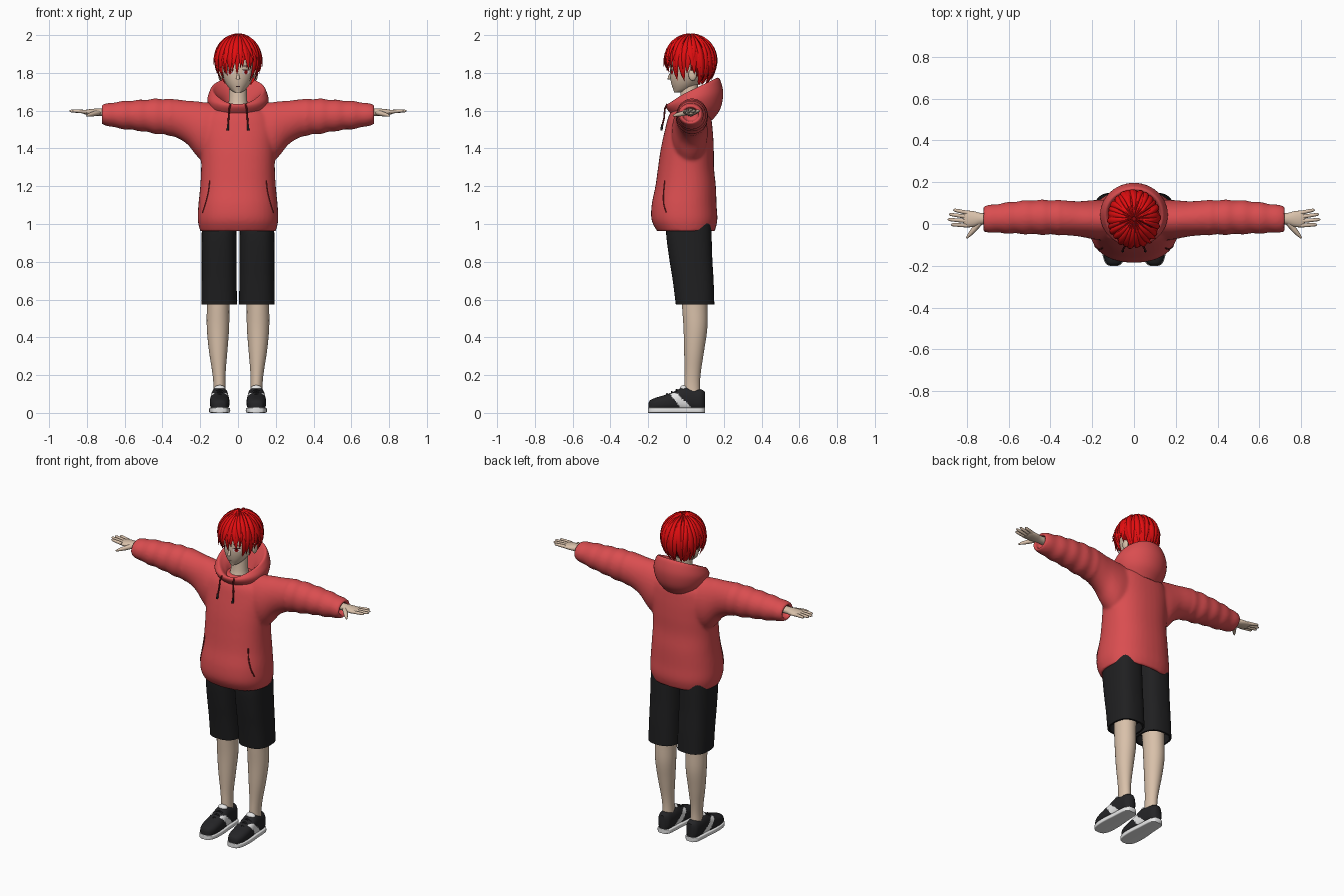
import bpy, bmesh, math, random
from mathutils import Vector as V
from mathutils.bvhtree import BVHTree

random.seed(7)
if "Cube" in bpy.data.objects:
    bpy.data.objects.remove(bpy.data.objects["Cube"])


def material(name, r, g, b):
    m = bpy.data.materials.new(name)
    m.use_nodes = True
    m.diffuse_color = (r, g, b, 1)
    node = m.node_tree.nodes["Principled BSDF"]
    node.inputs["Base Color"].default_value = (r, g, b, 1)
    node.inputs["Roughness"].default_value = 0.8
    return m


RED = material("hoodie_red", 0.70, 0.075, 0.08)
MAROON = material("seam_maroon", 0.16, 0.012, 0.014)
HAIR = material("hair_red", 0.76, 0.004, 0.005)
HAIR_DARK = material("hair_shadow_red", 0.28, 0.002, 0.003)
SKIN = material("skin", 0.69, 0.53, 0.40)
BLACK = material("shorts_black", 0.014, 0.014, 0.015)
SHOE = material("shoe_black", 0.018, 0.018, 0.02)
WHITE = material("white", 0.8, 0.8, 0.8)
LASH = material("lash_brown", 0.05, 0.02, 0.02)


def resample(keys, n):
    """Smooth Catmull-Rom interpolation of key tuples."""
    out, last = [], len(keys) - 1
    for j in range(n):
        s = j / (n - 1) * last
        i = min(int(s), last - 1)
        t = s - i
        a, b, c, d = (keys[max(0, min(last, i + k))] for k in (-1, 0, 1, 2))
        out.append([q + t / 2 * (r - p + t * (2 * p - 5 * q + 4 * r - w + t * (3 * q - p - 3 * r + w)))
                    for p, q, r, w in zip(a, b, c, d)])
    return out


def ring(c, u, v, n=32, p=2.0):
    """Superellipse around c, spanned by u and v."""
    pts = []
    for k in range(n):
        a = 2 * math.pi * k / n
        co, si = math.cos(a), math.sin(a)
        pts.append(V(c) + V(u) * math.copysign(abs(co) ** (2 / p), co)
                   + V(v) * math.copysign(abs(si) ** (2 / p), si))
    return pts


def loft(bm, rings):
    rows = [[bm.verts.new(p) for p in r] for r in rings]
    n = len(rows[0])
    for a, b in zip(rows, rows[1:]):
        for k in range(n):
            bm.faces.new((a[k], a[(k + 1) % n], b[(k + 1) % n], b[k]))
    bm.faces.new(rows[0][::-1])
    bm.faces.new(rows[-1])


def tube(bm, pts, radii, n=10):
    pts, rings = [V(p) for p in pts], []
    for i, p in enumerate(pts):
        d = pts[min(i + 1, len(pts) - 1)] - pts[max(i - 1, 0)]
        u = d.orthogonal().normalized()
        rings.append(ring(p, u * radii[i], d.normalized().cross(u) * radii[i], n))
    loft(bm, rings)


def ball(bm, c, size, seg=20):
    r = bmesh.ops.create_uvsphere(bm, u_segments=seg, v_segments=seg // 2, radius=1)
    for v in r["verts"]:
        v.co = V(c) + V(a * b for a, b in zip(v.co, size))


def finish(name, bm, mats, mirror=False, rule=None, normals=True):
    if normals:
        bmesh.ops.recalc_face_normals(bm, faces=bm.faces)
    if rule:
        for f in bm.faces:
            f.material_index = rule(f.calc_center_median())
    me = bpy.data.meshes.new(name)
    bm.to_mesh(me)
    bm.free()
    for m in mats:
        me.materials.append(m)
    me.shade_smooth()
    me.set_sharp_from_angle(angle=math.radians(50))
    ob = bpy.data.objects.new(name, me)
    bpy.context.collection.objects.link(ob)
    if mirror:
        ob.modifiers.new("mirror", "MIRROR")
    return ob


def flat(z, rx, ry, cy, cx=0, p=2.0, n=40):
    return ring((cx, cy, z), (rx, 0, 0), (0, ry, 0), n, p)


# hoodie: torso and sleeves blended into one skin, open at hem and cuffs
bm = bmesh.new()
body = resample([(0.96, .2, .152, .0), (1.02, .213, .174, -.008), (1.1, .21, .172, -.01),
                 (1.2, .2, .16, -.002), (1.3, .195, .148, .0), (1.4, .197, .14, .007),
                 (1.5, .2, .126, .015), (1.58, .175, .108, .02), (1.625, .1, .07, .02)], 40)
lip = [(1.04, .175, .125, .0), (0.965, .18, .132, .0)]
loft(bm, [flat(*k, p=2.3) for k in lip + body])
sleeve = resample([(.1, .02, .095, 1.475, .165), (.18, .02, .095, 1.487, .158), (.22, .022, .09, 1.506, .144),
                   (.27, .025, .084, 1.538, .115), (.34, .03, .083, 1.562, .099), (.43, .032, .083, 1.57, .093),
                   (.53, .032, .08, 1.575, .081), (.63, .028, .072, 1.577, .071), (.72, .024, .062, 1.58, .053)], 50)
for s in (1, -1):
    rings = []
    for i, (x, cy, ry, cz, rz) in enumerate(sleeve):
        fold = 1 + .035 * math.sin(x * 75) * (x > .36)
        rings.append(ring((s * x, cy, cz), (0, ry * fold, 0), (0, 0, rz * fold)))
    for x in (.722, .68):
        rings.append(ring((s * x, .024, 1.58), (0, .043, 0), (0, 0, .036)))
    loft(bm, rings)
hoodie = finish("hoodie", bm, [RED])
mod = hoodie.modifiers.new("blend", "REMESH")
mod.mode, mod.voxel_size, mod.use_smooth_shade = "VOXEL", .009, True
mod = hoodie.modifiers.new("soften", "SMOOTH")
mod.factor, mod.iterations = .5, 6

# hood lying back around the neck, dipping to a V in front
bm = bmesh.new()
rings = []
for z, rx, ry, cy, tilt, dip in resample([
        (1.56, .12, .105, .035, -.01, 0), (1.61, .15, .142, .04, .0, 0), (1.66, .162, .152, .045, .03, 0),
        (1.7, .15, .14, .044, .055, .01), (1.715, .137, .126, .042, .06, .025), (1.7, .118, .108, .042, .055, .03),
        (1.66, .085, .085, .035, .04, .03), (1.6, .06, .06, .025, .02, 0)], 29):
    pts = flat(z, rx, ry, cy, n=48)
    for p in pts:
        s = (p.y - cy) / ry
        p.z += tilt * s - dip * max(0, -s) ** 4
    rings.append(pts)
loft(bm, rings)
finish("hood", bm, [RED])

# drawstrings with dark tips
bm, tips = bmesh.new(), bmesh.new()
tube(bm, [(.04, -.1, 1.635), (.046, -.112, 1.61), (.05, -.116, 1.56), (.053, -.126, 1.52)], [.0045] * 4)
tube(tips, [(.053, -.126, 1.525), (.054, -.13, 1.495)], [.006] * 2)
finish("drawstrings", bm, [MAROON], True)
finish("drawstring_tips", tips, [SHOE], True)

# pocket openings laid on the hoodie surface
bpy.context.view_layer.update()
tree = BVHTree.FromObject(hoodie, bpy.context.evaluated_depsgraph_get())
bm = bmesh.new()
path = resample([(.15, 1.23), (.157, 1.17), (.172, 1.11), (.188, 1.06)], 14)
hits = [tree.ray_cast(V((x, -1, z)), V((0, 1, 0)))[0] for x, z in path]
tube(bm, [h for h in hits if h], [.0035] * len(hits), 6)
finish("pocket_openings", bm, [MAROON], True)

# shorts, one leg mirrored, open at the bottom
bm = bmesh.new()
legs = resample([(1.05, .09, .115, .015), (.95, .092, .12, .015), (.82, .093, .114, .025),
                 (.7, .093, .108, .038), (.575, .094, .102, .048)], 16)
lip = [(.575, .084, .09, .048), (.63, .08, .085, .045)]
loft(bm, [flat(z, rx, ry, cy, cx=.1, p=2.6) for z, rx, ry, cy in legs + lip])
finish("shorts", bm, [BLACK], True)

# bare legs
bm = bmesh.new()
loft(bm, [flat(z, rx, ry, cy, cx) for z, rx, ry, cy, cx in resample([
    (.68, .066, .07, .045, .1), (.57, .06, .067, .046, .105), (.45, .059, .063, .05, .106),
    (.33, .049, .053, .043, .105), (.22, .036, .043, .036, .101), (.15, .032, .041, .033, .098),
    (.08, .034, .042, .035, .097)], 26)])
finish("legs", bm, [SKIN], True)

# shoes: upper with a slanted side stripe, and a flat sole
last = resample([(-.198, .016, .05), (-.188, .034, .066), (-.155, .048, .08), (-.105, .052, .095),
                 (-.055, .05, .115), (-.01, .046, .135), (.04, .043, .128), (.08, .038, .122), (.1, .02, .11)], 64)


def stripe(c):
    side = abs(c.x - .097) > .025
    return int(side and c.z < .105 and abs(c.y + .065 - (.1 - c.z) * .9) < .02 + .15 * (.1 - c.z))


bm, sole = bmesh.new(), bmesh.new()
loft(bm, [ring((.097, y, h / 2 + .006), (w, 0, 0), (0, 0, h / 2 - .004), 56, 2.5) for y, w, h in last])
loft(sole, [ring((.097, y * 1.01, .014), (w + .004, 0, 0), (0, 0, .014), 32, 7) for y, w, h in last])
finish("shoe_uppers", bm, [SHOE, WHITE], True, stripe)
finish("shoe_soles", sole, [WHITE], True)
bm, laces = bmesh.new(), bmesh.new()
ball(bm, (.097, -.012, .13), (.03, .02, .017))
for y, z in ((-.1, .1), (-.075, .112), (-.05, .123)):
    tube(laces, [(.07, y, z - .012), (.097, y, z), (.124, y, z - .012)], [.005] * 3, 6)
finish("shoe_tongues", bm, [WHITE], True)
finish("laces", laces, [SHOE], True)

# hands with four fingers and a thumb
bm = bmesh.new()
loft(bm, [ring((x, cy, 1.592), (0, ry, 0), (0, 0, rz), 20) for x, cy, ry, rz in resample([
    (.68, .025, .027, .022), (.73, .025, .027, .02), (.765, .024, .037, .018),
    (.8, .024, .04, .014), (.817, .025, .035, .009)], 14)])
for y, tip_x, tip_y in ((.054, .865, .068), (.034, .886, .047), (.014, .892, .022), (-.007, .877, -.003)):
    a, b = V((.8, y, 1.594)), V((tip_x, tip_y, 1.599))
    tube(bm, [a, a.lerp(b, .5), a.lerp(b, .9), b], [.01, .009, .0075, .003])
tube(bm, [(.74, .005, 1.59), (.765, -.025, 1.583), (.785, -.048, 1.578), (.802, -.068, 1.572)],
     [.015, .013, .01, .004])
finish("hands", bm, [SKIN], True)

# head, nose, ears and neck
bm = bmesh.new()
loft(bm, [flat(*k) for k in resample([
    (1.695, .014, .016, -.047), (1.708, .036, .042, -.024), (1.74, .062, .071, -.006), (1.78, .081, .092, .008),
    (1.83, .091, .1, .016), (1.89, .092, .1, .022), (1.95, .065, .075, .026), (1.97, .02, .03, .028)], 30)])
head = finish("head", bm, [SKIN])
bm = bmesh.new()
tube(bm, [(0, -.075, 1.805), (0, -.086, 1.785), (0, -.09, 1.77), (0, -.075, 1.762)], [.004, .007, .01, .005])
finish("nose", bm, [SKIN])
bm = bmesh.new()
ball(bm, (.093, .035, 1.79), (.012, .022, .032))
finish("ears", bm, [SKIN], True)
bm = bmesh.new()
loft(bm, [flat(*k) for k in resample([(1.59, .065, .07, .01), (1.64, .05, .05, .015), (1.76, .045, .045, .02)], 10)])
finish("neck", bm, [SKIN])

# painted face parts as thin plates on the head
bpy.context.view_layer.update()
tree = BVHTree.FromObject(head, bpy.context.evaluated_depsgraph_get())


def plate(name, x, z, w, h, off, mat, mirror=True):
    b = bmesh.new()
    for p in ring((x, -1, z), (w, 0, 0), (0, 0, h), 20):
        hit = tree.ray_cast(p, V((0, 1, 0)))[0]
        b.verts.new(hit - V((0, off, 0)))
    b.faces.new(b.verts[:])
    finish(name, b, [mat], mirror, normals=False)


plate("eye_whites", .042, 1.804, .02, .012, .002, WHITE)
plate("irises", .042, 1.804, .009, .012, .003, HAIR_DARK)
plate("lashes", .042, 1.816, .022, .003, .004, LASH)
plate("brows", .044, 1.836, .022, .0025, .002, LASH)
plate("mouth", 0, 1.728, .016, .0018, .002, LASH, False)

# dark scalp under the hair, cut away over the face
bm = bmesh.new()
ball(bm, (0, .025, 1.868), (.117, .128, .122), 40)
bmesh.ops.delete(bm, geom=[v for v in bm.verts
                           if v.co.z < 1.865 - .12 * max(0, min(1, (v.co.y + .02) / .1))], context="VERTS")
finish("scalp", bm, [HAIR_DARK])


def hair_end(phi):
    a = abs(phi)
    if a < .85:
        return 1.825 if phi > .15 else 1.787
    return 1.755 if a < 1.3 else 1.8 if a < 1.85 else 1.737


def lock(bm, phi, z_end, lift, width, flick, swirl):
    rings, steps = [], 12
    end = math.acos(max(-1, (z_end - 1.865) / .132))
    for i in range(steps + 1):
        t = i / steps
        a = .08 + (end - .08) * t
        f = phi + swirl * (t - .5)
        reach = math.sin(a) if a < math.pi / 2 else 1 - .4 * math.cos(a) ** 2
        reach *= lift + flick * t ** 4
        out = V((math.sin(f), -math.cos(f), 0))
        c = V((out.x * .122 * reach, .025 + out.y * .134 * reach, 1.865 + .132 * lift * math.cos(a)))
        w = width * min(1, .15 + 1.7 * t) * (1.02 - t ** 3)
        normal = (out * math.sin(min(a, 1.57)) + V((0, 0, max(0, math.cos(a))))).normalized()
        rings.append(ring(c, V((-out.y, out.x, 0)) * w, normal * .009 * (1.02 - t ** 2), 8))
    loft(bm, rings)


# hair: two layers of tapering locks fanning from the crown
bm = bmesh.new()
for count, lift, width, rise in ((34, .97, .02, 0), (27, 1.02, .016, .022)):
    for k in range(count):
        phi = (k + random.uniform(-.25, .25)) / count * 2 * math.pi - math.pi
        lock(bm, phi, hair_end(phi) + rise + random.uniform(-.012, .016), lift + random.uniform(-.015, .012),
             width * random.uniform(.85, 1.2), random.uniform(0, .1), random.uniform(-.3, .3))
finish("hair_locks", bm, [HAIR])
